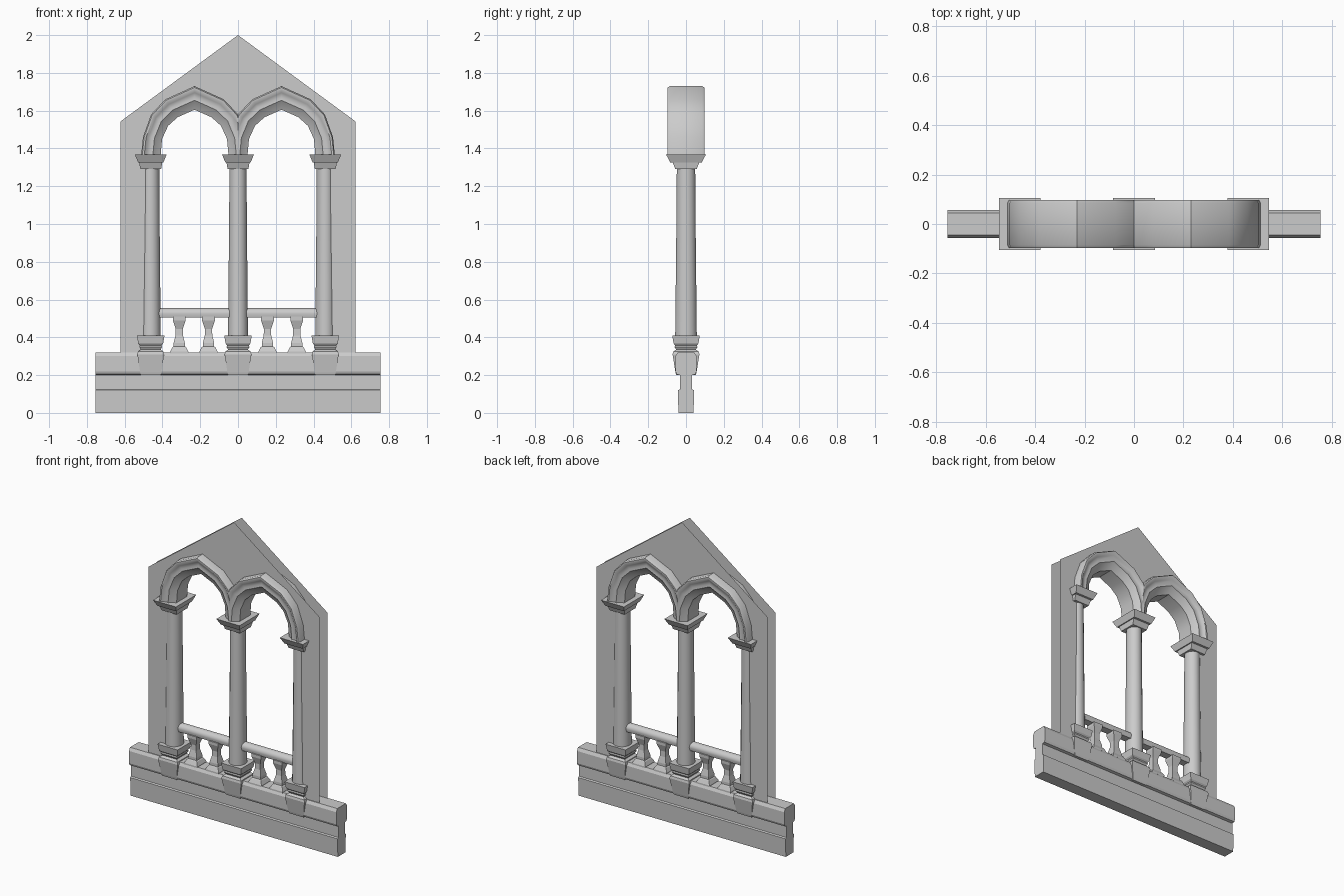
import bpy, bmesh, math

cube = bpy.data.objects.get("Cube")
if cube:
    bpy.data.objects.remove(cube, do_unlink=True)

stone = bpy.data.materials.new("grey stone")
stone.use_nodes = True
stone.diffuse_color = (0.6, 0.6, 0.6, 1)
bsdf = stone.node_tree.nodes["Principled BSDF"]
bsdf.inputs["Base Color"].default_value = stone.diffuse_color
bsdf.inputs["Roughness"].default_value = 0.8


def finish(name, bm, angle=None):
    """Turn a bmesh into an object; smooth below the given angle."""
    mesh = bpy.data.meshes.new(name)
    bm.to_mesh(mesh)
    bm.free()
    mesh.materials.append(stone)
    if angle:
        mesh.shade_smooth()
        mesh.set_sharp_from_angle(angle=math.radians(angle))
    ob = bpy.data.objects.new(name, mesh)
    bpy.context.collection.objects.link(ob)
    return ob


def skin(name, rings, angle=None, clip=False):
    """Join equal closed rings of points into a capped solid."""
    bm = bmesh.new()
    loops = [[bm.verts.new(p) for p in ring] for ring in rings]
    n = len(loops[0])
    for a, b in zip(loops, loops[1:]):
        for k in range(n):
            bm.faces.new((a[k], a[(k + 1) % n], b[(k + 1) % n], b[k]))
    bm.faces.new(loops[0][::-1])
    bm.faces.new(loops[-1])
    bmesh.ops.recalc_face_normals(bm, faces=bm.faces)
    if clip:  # stop at the centre line
        bmesh.ops.bisect_plane(bm, geom=bm.verts[:] + bm.edges[:] + bm.faces[:],
                               plane_co=(0, 0, 0), plane_no=(clip, 0, 0), clear_inner=True)
    return finish(name, bm, angle)


def stack(name, x, levels, sides=4, angle=None):
    """Upright part from (z, half width, half depth) levels."""
    grow = 1 / math.cos(math.pi / sides) if sides == 4 else 1
    turns = [2 * math.pi * (k + 0.5) / sides for k in range(sides)]
    return skin(name, [[(x + hx * grow * math.cos(t), hy * grow * math.sin(t), z)
                        for t in turns] for z, hx, hy in levels], angle)


def run(name, x0, x1, profile, angle=None):
    """Profile of (y, z) points drawn out along x."""
    return skin(name, [[(x, y, z) for y, z in profile] for x in (x0, x1)], angle)


# Moulded sill wall
side = [(0.04, 0), (0.043, 0.12), (0.033, 0.125), (0.033, 0.2), (0.05, 0.205),
        (0.056, 0.22), (0.056, 0.3), (0.045, 0.32)]
run("sill_wall", -0.755, 0.755, side + [(-y, z) for y, z in side[::-1]])

# Columns with plinths, bases, shafts and capitals
PLINTH = [(0.2, 0.052), (0.215, 0.056), (0.31, 0.071), (0.325, 0.067), (0.335, 0.052),
          (0.348, 0.06), (0.358, 0.058), (0.368, 0.066), (0.41, 0.073)]
SHAFT = [(0.4, 0.054), (0.7, 0.051), (1.0, 0.048), (1.3, 0.046)]
CAPITAL = [(1.29, 0.055, 0.056), (1.325, 0.061, 0.07), (1.326, 0.067, 0.083),
           (1.367, 0.084, 0.105)]
for label, x in (("right", -0.462), ("middle", 0), ("left", 0.462)):
    stack(label + "_column_base", x, [(z, r, r) for z, r in PLINTH])
    stack(label + "_column_shaft", x, [(z, r, r * 1.08) for z, r in SHAFT], 16, 50)
    stack(label + "_capital", x, CAPITAL)

# Balusters and handrails
BALUSTER = [(0.315, 0.048), (0.325, 0.048), (0.348, 0.036), (0.352, 0.03), (0.37, 0.03),
            (0.41, 0.02), (0.445, 0.019), (0.49, 0.034), (0.51, 0.034)]
for label, s in (("right", -1), ("left", 1)):
    for place, x in (("inner", 0.156), ("outer", 0.311)):
        stack(f"{label}_{place}_baluster", s * x, [(z, r, r) for z, r in BALUSTER])
    rail = [(0.03 * math.cos(t), 0.525 + 0.03 * math.sin(t))
            for t in [math.pi * k / 8 for k in range(9)]]
    rail += [(-0.025, 0.505), (0.025, 0.505)]
    run(label + "_handrail", s * 0.02, s * 0.45, rail, 40)

# Half arch from springing to crown: outer and inner (offset from arch centre, z)
MID = 0.23
OUTER = [(0.283, 1.36), (0.273, 1.46), (0.23, 1.58), (0.155, 1.66), (0, 1.73)]
INNER = [(0.18, 1.36), (0.172, 1.45), (0.14, 1.52), (0.09, 1.565), (0, 1.605)]


def mirrored(half):
    return [(-u, z) for u, z in half] + [(u, z) for u, z in half[-2::-1]]


# Moulding section: (share of the way from outer to inner edge, half depth)
SECTION = [(0, 0.085), (0.06, 0.097), (0.16, 0.097), (0.28, 0.086), (0.45, 0.081),
           (0.6, 0.084), (0.75, 0.07), (1, 0.055)]
SECTION += [(t, -y) for t, y in SECTION[::-1]]
for label, s in (("right", -1), ("left", 1)):
    rings = [[(s * MID + o[0] + t * (i[0] - o[0]), y, o[1] + t * (i[1] - o[1]))
              for t, y in SECTION] for o, i in zip(mirrored(OUTER), mirrored(INNER))]
    skin(label + "_arch", rings, 40, clip=s)

# Thin gabled wall sheets, with two openings hidden behind columns and arches
opening = mirrored([(i[0] + 0.3 * (o[0] - i[0]), i[1] + 0.3 * (o[1] - i[1]))
                    for o, i in zip(OUTER, INNER)])
FOOT = 0.315
outline = [(-0.622, FOOT), (-0.622, 1.543), (0, 2.0), (0.622, 1.543), (0.622, FOOT)]
for cx in (MID, -MID):
    arch = [(cx + u, z) for u, z in opening[::-1]]
    outline += [(arch[0][0], FOOT)] + arch + [(arch[-1][0], FOOT)]
for label, y in (("front", -0.04), ("back", 0.04)):
    bm = bmesh.new()
    face = bm.faces.new([bm.verts.new((x, y, z)) for x, z in outline])
    face.normal_update()
    if face.normal.y * y < 0:
        face.normal_flip()
    bmesh.ops.triangulate(bm, faces=bm.faces[:])
    finish(label + "_gable_wall", bm)
